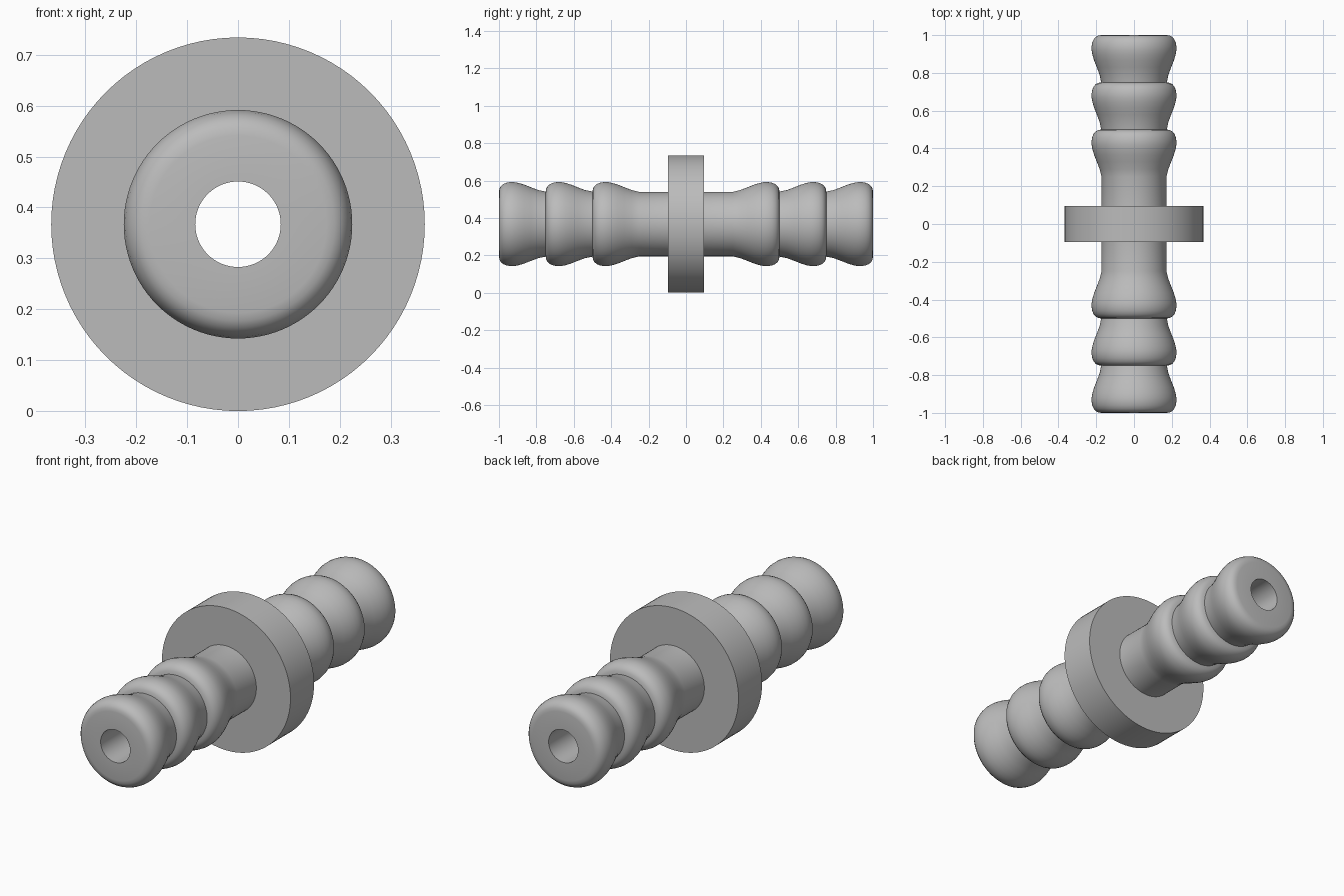
import bpy
import bmesh
import math
from mathutils import Matrix, Vector

SEGMENTS = 96
AXIS_Z = 0.367
BORE, STEM, FLANGE = 0.084, 0.172, 0.367
FLANGE_HALF = 0.096
BARB_LENGTH = 0.25

cube = bpy.data.objects.get("Cube")
if cube:
    bpy.data.objects.remove(cube)

grey = bpy.data.materials.new("plain grey")
grey.use_nodes = True
colour = (0.5, 0.5, 0.5, 1)
grey.diffuse_color = colour
grey.node_tree.nodes["Principled BSDF"].inputs["Base Color"].default_value = colour

# One barb: (distance along the barb, radius), flaring out then rounding over
barb = [(0, STEM), (0.04, 0.182), (0.08, 0.197), (0.115, 0.211), (0.145, 0.22),
        (0.17, 0.2245), (0.19, 0.2245), (0.21, 0.221), (0.227, 0.214),
        (0.24, 0.203), (0.247, 0.19), (0.25, 0.174)]

# Half profile from the flange rim to the bore mouth
half = [(FLANGE_HALF, FLANGE), (FLANGE_HALF, STEM)]
for i in range(1, 4):
    half += [(i * BARB_LENGTH + d, r) for d, r in barb[(i > 1):]]
half.append((1.0, BORE))

# Mirror the half profile and close the loop along the bore
profile = [(-y, r) for y, r in reversed(half)] + half


def lathe(name, points, material):
    """Revolve a closed (y, radius) outline around the y axis."""
    bm = bmesh.new()
    verts = [bm.verts.new((r, y, 0)) for y, r in points]
    edges = [bm.edges.new((a, b)) for a, b in zip(verts, verts[1:] + verts[:1])]
    bmesh.ops.spin(bm, geom=verts + edges, cent=(0, 0, 0), axis=(0, 1, 0),
                   angle=math.tau, steps=SEGMENTS, use_merge=True)
    bmesh.ops.remove_doubles(bm, verts=bm.verts, dist=1e-5)
    bmesh.ops.recalc_face_normals(bm, faces=bm.faces)
    bmesh.ops.transform(bm, matrix=Matrix.Translation(Vector((0, 0, AXIS_Z))),
                        verts=bm.verts)
    mesh = bpy.data.meshes.new(name)
    bm.to_mesh(mesh)
    bm.free()
    mesh.materials.append(material)
    obj = bpy.data.objects.new(name, mesh)
    bpy.context.collection.objects.link(obj)
    return obj


# Barbed tube with its central flange, one watertight solid
connector = lathe("barbed_hose_connector", profile, grey)
bpy.ops.object.select_all(action="DESELECT")
connector.select_set(True)
bpy.context.view_layer.objects.active = connector
bpy.ops.object.shade_smooth_by_angle(angle=math.radians(35))
